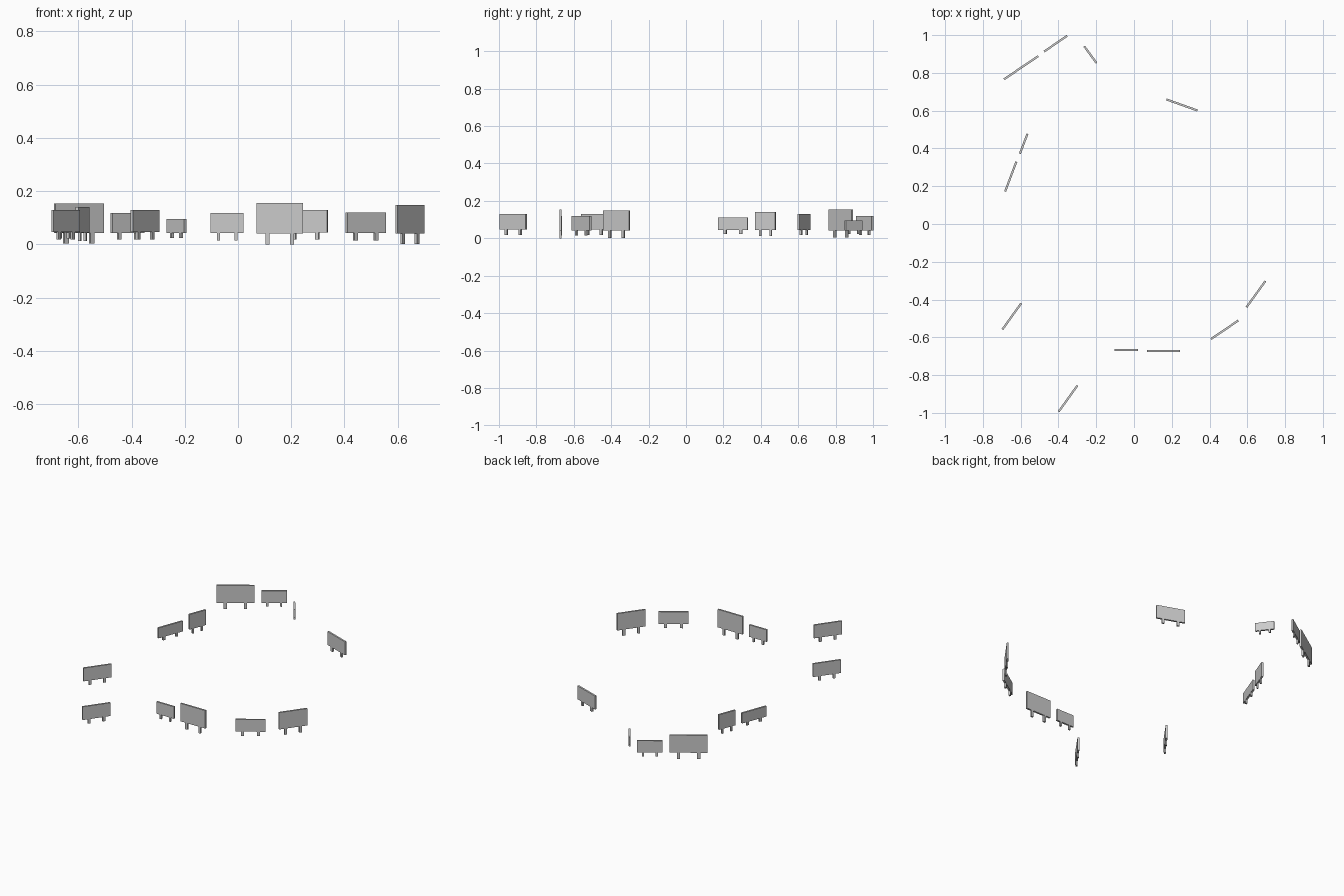
import bpy, bmesh, math
from mathutils import Matrix

THICK = 0.011


def box(bm, size, centre):
    bmesh.ops.create_cube(bm, size=1.0, matrix=Matrix.Translation(centre) @ Matrix.Diagonal((*size, 1)))


def make_object(name, boxes, loc, angle):
    bm = bmesh.new()
    for size, centre in boxes:
        box(bm, size, centre)
    mesh = bpy.data.meshes.new(name)
    bm.to_mesh(mesh)
    bm.free()
    obj = bpy.data.objects.new(name, mesh)
    obj.location = loc
    obj.rotation_euler.z = angle
    bpy.context.collection.objects.link(obj)


def sign(x1, y1, x2, y2, foot, low, top):
    """One board between two ground points, standing on two short posts."""
    width = math.hypot(x2 - x1, y2 - y1) - 0.004
    angle = math.atan2(y2 - y1, x2 - x1)
    loc = ((x1 + x2) / 2, (y1 + y2) / 2, 0)
    make_object("sign_board", [((width, THICK, top - low), (0, 0, (top + low) / 2))], loc, angle)
    post = 0.09 * width
    make_object("sign_posts",
                [((post, THICK * 0.95, low - foot), (s * 0.265 * width, 0, (low + foot) / 2))
                 for s in (-1, 1)], loc, angle)


# Ring of boards: end points, post foot, board bottom, board top
SIGNS = [
    (-0.69, 0.765, -0.505, 0.89, 0.003, 0.042, 0.153),
    (-0.477, 0.912, -0.352, 0.998, 0.018, 0.043, 0.118),
    (-0.265, 0.943, -0.197, 0.85, 0.023, 0.043, 0.095),
    (0.17, 0.66, 0.338, 0.60, 0.018, 0.045, 0.130),
    (-0.605, 0.37, -0.563, 0.48, 0.013, 0.044, 0.140),
    (-0.683, 0.17, -0.622, 0.332, 0.022, 0.044, 0.110),
    (-0.698, -0.56, -0.596, -0.418, 0.018, 0.046, 0.130),
    (-0.40, -0.995, -0.298, -0.853, 0.018, 0.046, 0.130),
    (-0.105, -0.668, 0.023, -0.668, 0.015, 0.042, 0.118),
    (0.068, -0.672, 0.246, -0.672, 0.0, 0.041, 0.155),
    (0.406, -0.610, 0.554, -0.510, 0.015, 0.042, 0.119),
    (0.594, -0.443, 0.697, -0.300, 0.002, 0.041, 0.148),
]
for s in SIGNS:
    sign(*s)
